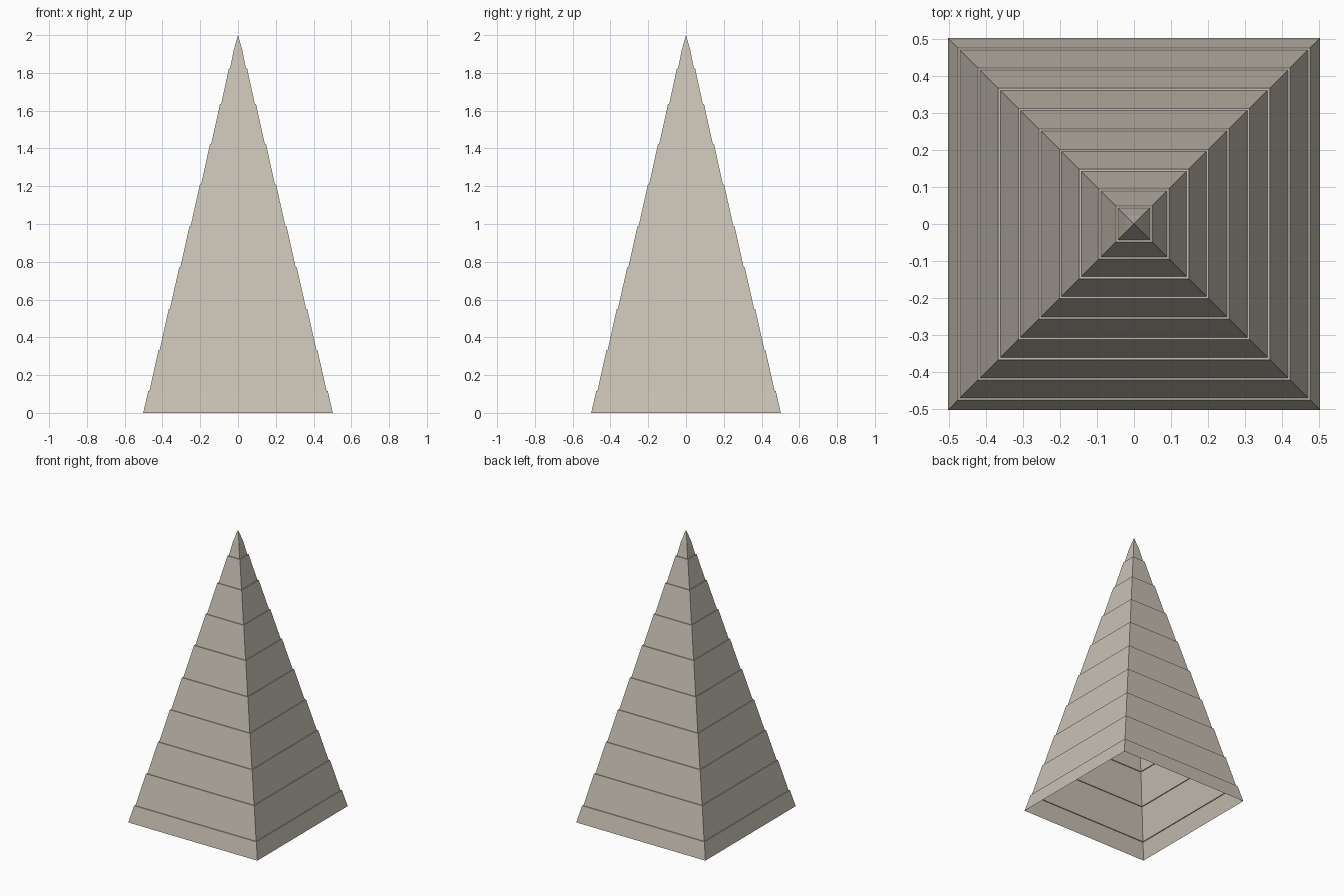
import bpy
import bmesh

cube = bpy.data.objects.get("Cube")
if cube:
    bpy.data.objects.remove(cube, do_unlink=True)

# Warm stone colour
stone = bpy.data.materials.new("pale_stone")
stone.use_nodes = True
colour = (0.58, 0.53, 0.455, 1.0)
stone.diffuse_color = colour
bsdf = stone.node_tree.nodes["Principled BSDF"]
bsdf.inputs["Base Color"].default_value = colour
bsdf.inputs["Roughness"].default_value = 0.9

HEIGHT = 2.0
SLOPE = 0.25       # half width lost per unit of height
HALF_LEDGE = 0.003

# Profile: each course ends in a narrow ledge around the spire
profile = [(0.502, 0.0)]
for z in (0.115, 0.333, 0.55, 0.77, 0.99, 1.21, 1.424, 1.636, 1.822):
    half = SLOPE * (HEIGHT - z) + 0.001
    profile += [(half + HALF_LEDGE, z), (half - HALF_LEDGE, z)]
profile.append((0.023, 1.92))


def square_ring(bm, half, z):
    corners = ((-1, -1), (1, -1), (1, 1), (-1, 1))
    return [bm.verts.new((half * x, half * y, z)) for x, y in corners]


# Hollow four-sided spire, open at the base
bm = bmesh.new()
rings = [square_ring(bm, half, z) for half, z in profile]
for low, high in zip(rings, rings[1:]):
    for i in range(4):
        j = (i + 1) % 4
        bm.faces.new((low[i], low[j], high[j], high[i]))

# Pointed tip
apex = bm.verts.new((0, 0, HEIGHT))
for i in range(4):
    bm.faces.new((rings[-1][i], rings[-1][(i + 1) % 4], apex))

mesh = bpy.data.meshes.new("stepped_spire")
bm.to_mesh(mesh)
bm.free()
mesh.materials.append(stone)
spire = bpy.data.objects.new("stepped_spire", mesh)
bpy.context.collection.objects.link(spire)
